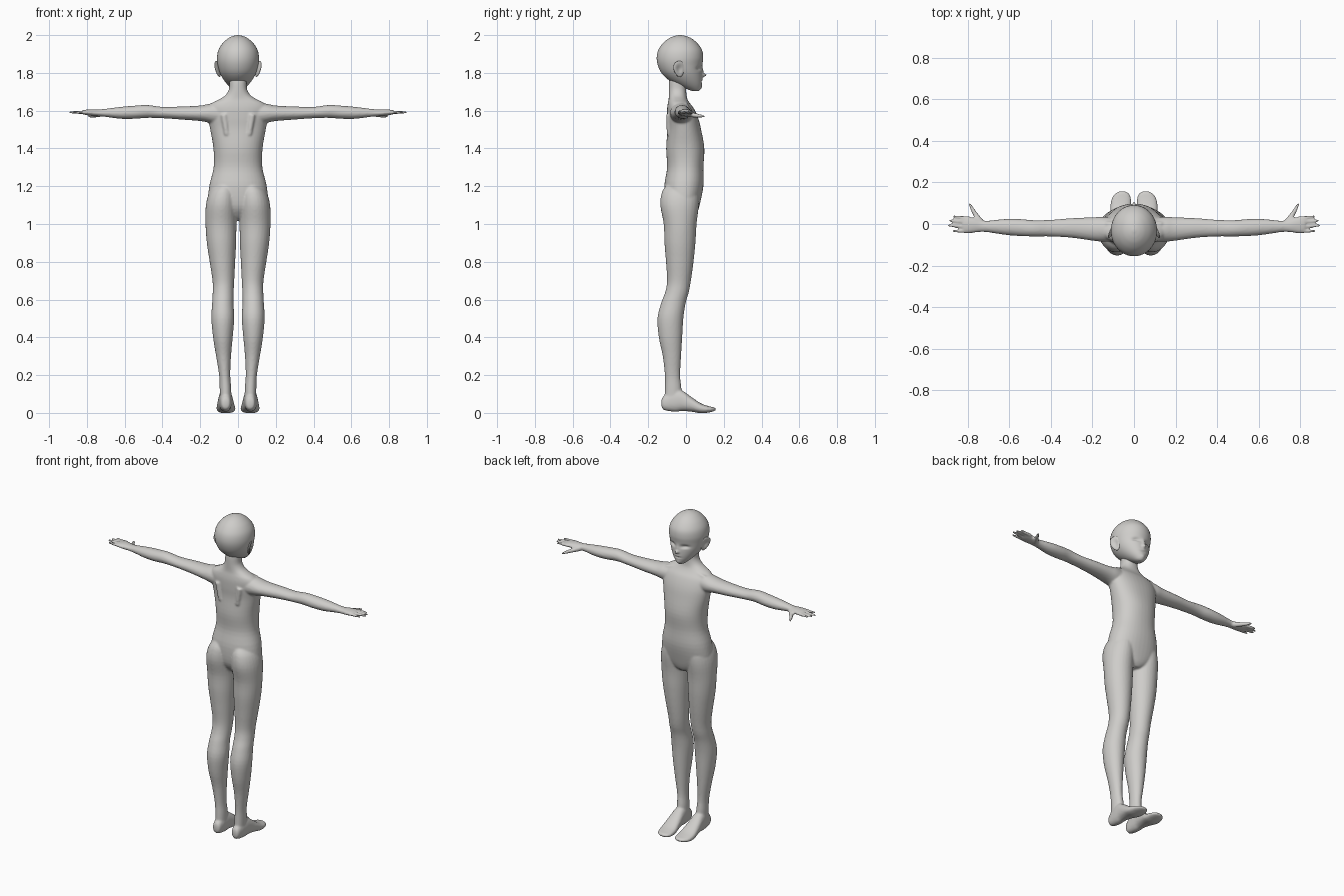
import bpy, bmesh, math
from mathutils import Vector, Matrix

skin = bpy.data.materials.new("pale grey")
skin.diffuse_color = (0.62, 0.61, 0.59, 1)


def spline(rows, steps):
    """Smoothly interpolate rows of numbers (Catmull-Rom)."""
    out, n = [], len(rows)
    for i in range(n - 1):
        p = [rows[max(0, min(n - 1, i + k))] for k in (-1, 0, 1, 2)]
        for s in range(steps):
            t = s / steps
            out.append([0.5 * (2 * b + (c - a) * t + (2 * a - 5 * b + 4 * c - d) * t * t
                               + (3 * b - a - 3 * c + d) * t ** 3) for a, b, c, d in zip(*p)])
    return out + [list(rows[-1])]


def loft(bm, rows, axes, side=1, sides=28, steps=4, power=2.0):
    """Rows are (t, a0, a1, b0, b1); axes gives the world axis of t, a and b."""
    rings = []
    for t, a0, a1, b0, b1 in spline(rows, steps):
        ring = []
        for k in range(sides):
            ang = 2 * math.pi * k / sides
            c, s = math.cos(ang), math.sin(ang)
            c = math.copysign(abs(c) ** (2 / power), c)
            s = math.copysign(abs(s) ** (2 / power), s)
            co = [0, 0, 0]
            co[axes[0]] = t
            co[axes[1]] = (a0 + a1) / 2 + (a1 - a0) / 2 * c
            co[axes[2]] = (b0 + b1) / 2 + (b1 - b0) / 2 * s
            co[0] *= side
            ring.append(bm.verts.new(co))
        rings.append(ring)
    for lo, hi in zip(rings, rings[1:]):
        for k in range(sides):
            m = (k + 1) % sides
            bm.faces.new((lo[k], lo[m], hi[m], hi[k]))
    bm.faces.new(rings[0])
    bm.faces.new(rings[-1])


def digit(bm, start, end, r0, r1, side):
    """Tapered finger with round tip."""
    p, q = Vector(start), Vector(end)
    p.x *= side
    q.x *= side
    turn = (q - p).to_track_quat('Z', 'Y').to_matrix().to_4x4()
    bmesh.ops.create_cone(bm, cap_ends=True, segments=12, radius1=r0, radius2=r1,
                          depth=(q - p).length, matrix=Matrix.Translation((p + q) / 2) @ turn)
    bmesh.ops.create_uvsphere(bm, u_segments=12, v_segments=8, radius=r1,
                              matrix=Matrix.Translation(q))


def finish(bm, name):
    bmesh.ops.recalc_face_normals(bm, faces=bm.faces)
    for f in bm.faces:
        f.smooth = True
    me = bpy.data.meshes.new(name)
    bm.to_mesh(me)
    bm.free()
    me.materials.append(skin)
    ob = bpy.data.objects.new(name, me)
    bpy.context.collection.objects.link(ob)
    return ob


# ---- body: torso, neck, arms, hands, legs and feet fused into one skin ----
body = bmesh.new()
torso = [(1.02, .03, -.05, .035), (1.045, .09, -.08, .055), (1.1, .155, -.11, .072),
         (1.2, .152, -.115, .092), (1.3, .129, -.10, .092), (1.4, .13, -.105, .097),
         (1.5, .147, -.098, .08), (1.56, .158, -.10, .065), (1.61, .16, -.10, .043),
         (1.64, .138, -.096, .02), (1.66, .1, -.092, .008), (1.68, .068, -.091, .003),
         (1.71, .049, -.091, .001), (1.75, .046, -.09, .002), (1.79, .046, -.085, .002)]
loft(body, [(z, -w, w, y0, y1) for z, w, y0, y1 in torso], (2, 0, 1), power=2.2, sides=40)

arm = [(.08, -.085, .03, 1.52, 1.645), (.15, -.085, .035, 1.535, 1.637),
       (.2, -.08, .032, 1.545, 1.627), (.3, -.066, .028, 1.553, 1.622),
       (.4, -.06, .02, 1.56, 1.62), (.48, -.06, .018, 1.562, 1.63),
       (.55, -.058, .024, 1.557, 1.626), (.62, -.052, .024, 1.557, 1.62),
       (.7, -.04, .016, 1.567, 1.61), (.735, -.038, .018, 1.57, 1.606),
       (.77, -.042, .03, 1.572, 1.607), (.8, -.045, .034, 1.576, 1.606),
       (.822, -.042, .034, 1.581, 1.602)]
leg = [(1.21, .03, .11, -.10, .04), (1.17, .008, .15, -.127, .065), (1.1, .004, .17, -.136, .068),
       (1.0, .008, .172, -.118, .056), (.9, .01, .165, -.114, .05), (.8, .015, .15, -.106, .04),
       (.7, .02, .135, -.10, .026), (.64, .023, .134, -.11, .015), (.58, .024, .137, -.132, -.002),
       (.5, .02, .141, -.151, -.014), (.4, .028, .132, -.144, -.02), (.3, .037, .116, -.123, -.026),
       (.2, .041, .1, -.112, -.031), (.13, .036, .097, -.112, -.024), (.06, .035, .095, -.115, -.02)]
foot = [(-.13, .055, .078, .04, .065), (-.118, .04, .09, .016, .09), (-.06, .032, .1, .006, .125),
        (-.02, .028, .104, .01, .118), (.03, .021, .11, .006, .083), (.08, .014, .114, -.002, .05),
        (.12, .014, .108, .002, .036), (.145, .022, .092, .008, .03), (.157, .04, .072, .013, .025)]
for s in (1, -1):
    loft(body, arm, (0, 1, 2), s)
    loft(body, leg, (2, 0, 1), s)
    loft(body, foot, (1, 0, 2), s, power=2.3)
    # four fingers and a thumb
    for y0, y1, tip in ((.026, .036, .864), (.008, .016, .884), (-.013, -.007, .89), (-.033, -.035, .868)):
        digit(body, (.79, y0, 1.591), (tip, y1, 1.591), .0105, .0065, s)
    digit(body, (.735, .005, 1.582), (.768, .055, 1.574), .017, .011, s)
    digit(body, (.768, .055, 1.574), (.79, .096, 1.57), .0115, .0065, s)
    # collarbone and shoulder blade relief
    digit(body, (.02, -.004, 1.65), (.13, .0, 1.628), .012, .012, s)
    digit(body, (.075, -.088, 1.58), (.06, -.088, 1.48), .018, .014, s)
ob = finish(body, "body")
rem = ob.modifiers.new("fuse", 'REMESH')
rem.mode = 'VOXEL'
rem.voxel_size = 0.006
rem.use_smooth_shade = True
sm = ob.modifiers.new("soften", 'SMOOTH')
sm.factor = 0.5
sm.iterations = 4

# ---- head: skull and jaw loft with face relief pushed along y ----
head = bmesh.new()
skull = [(1.704, .014, .035, .066), (1.712, .028, .01, .075), (1.735, .053, -.045, .083),
         (1.765, .077, -.095, .086), (1.80, .096, -.13, .086), (1.84, .107, -.149, .086),
         (1.88, .111, -.155, .091), (1.92, .104, -.147, .085), (1.955, .083, -.124, .062),
         (1.98, .056, -.095, .033), (1.993, .032, -.068, .006), (1.999, .01, -.043, -.019),
         (2.0, .002, -.033, -.029)]
loft(head, [(z, -w, w, y0, y1) for z, w, y0, y1 in skull], (2, 0, 1), sides=80, steps=7)
# (x, z, push, spread x, spread z): sockets, lids, bridge, nose, mouth, chin
relief = [(.042, 1.822, -.014, .022, .012), (.044, 1.812, .005, .016, .006),
          (0, 1.81, .006, .008, .018), (0, 1.788, .021, .009, .009),
          (0, 1.753, -.005, .02, .004), (0, 1.764, .003, .014, .005), (0, 1.722, .004, .016, .01)]
for v in head.verts:
    if v.co.y > 0:
        v.co.y += sum(d * math.exp(-((abs(v.co.x) - x) / sx) ** 2 - ((v.co.z - z) / sz) ** 2)
                      for x, z, d, sx, sz in relief)
finish(head, "head")

# ---- ears: flared discs with a hollow outer face ----
for s, name in ((1, "ear_right"), (-1, "ear_left")):
    ear = bmesh.new()
    bmesh.ops.create_uvsphere(ear, u_segments=28, v_segments=20, radius=1)
    for v in ear.verts:
        r2 = v.co.y ** 2 + v.co.z ** 2
        if v.co.x > 0:
            v.co.x -= 1.1 * math.exp(-r2 / 0.3)
        taper = 1 + 0.28 * v.co.z
        v.co = Vector((v.co.x * .009, v.co.y * .031 * taper, v.co.z * .044))
    place = (Matrix.Translation((.107, -.036, 1.82)) @ Matrix.Rotation(math.radians(24), 4, 'Z')
             @ Matrix.Rotation(math.radians(10), 4, 'Y') @ Matrix.Rotation(math.radians(12), 4, 'X'))
    bmesh.ops.transform(ear, matrix=Matrix.Diagonal((s, 1, 1, 1)) @ place, verts=ear.verts)
    finish(ear, name)
